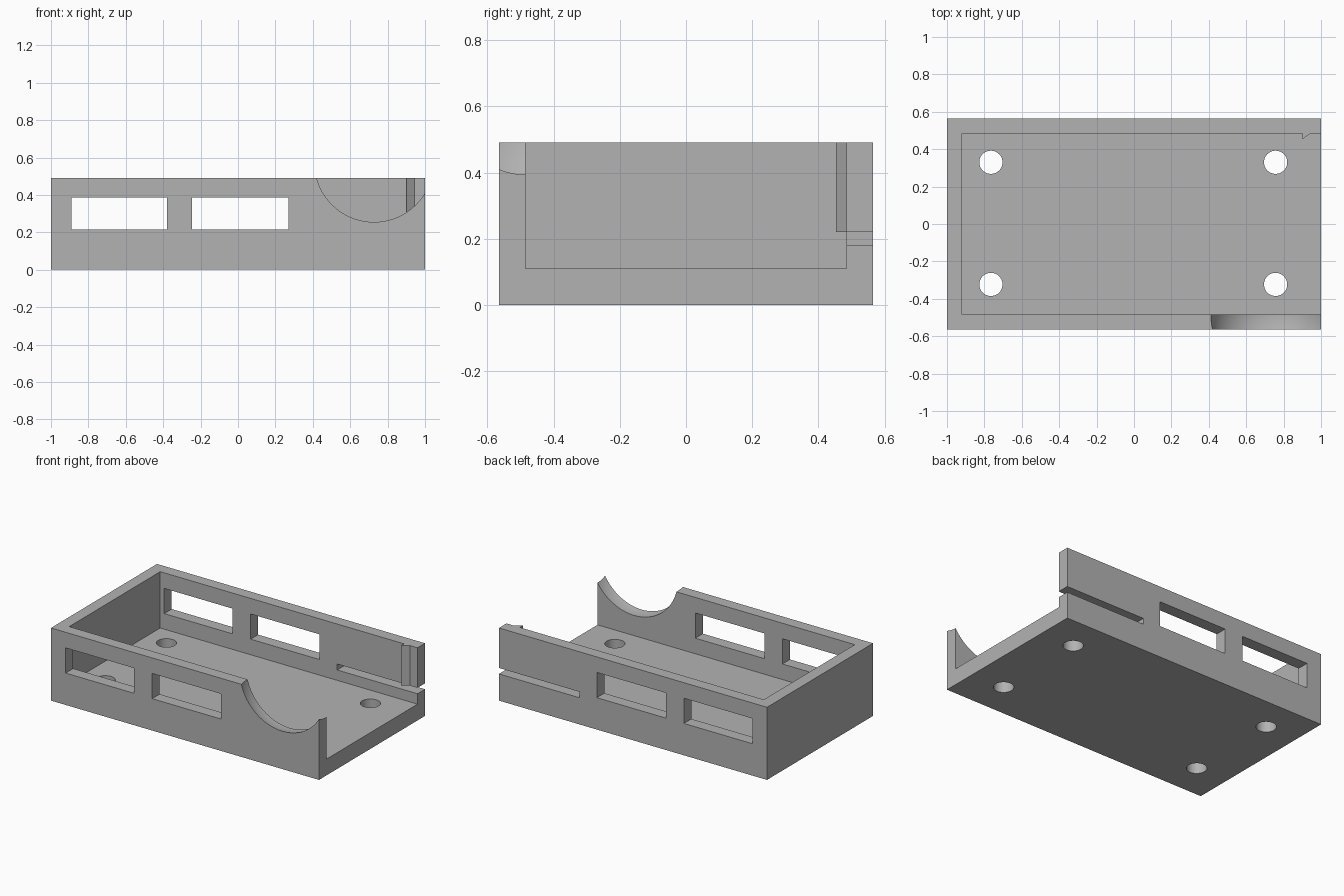
import bpy
import bmesh
from mathutils import Matrix, Vector

default = bpy.data.objects.get("Cube")
if default:
    bpy.data.objects.remove(default)

W, D, H = 1.0, 0.565, 0.49       # half width, half depth, height
WALL, FLOOR = 0.08, 0.11
INNER = D - WALL

grey = bpy.data.materials.new("light grey plastic")
grey.use_nodes = True
grey.diffuse_color = (0.45, 0.45, 0.45, 1)
grey.node_tree.nodes["Principled BSDF"].inputs["Base Color"].default_value = grey.diffuse_color


def add_object(name, bm):
    bmesh.ops.recalc_face_normals(bm, faces=bm.faces)
    mesh = bpy.data.meshes.new(name)
    bm.to_mesh(mesh)
    bm.free()
    mesh.materials.append(grey)
    obj = bpy.data.objects.new(name, mesh)
    bpy.context.collection.objects.link(obj)
    return obj


def box(name, x, y, z):
    bm = bmesh.new()
    lo, hi = Vector((x[0], y[0], z[0])), Vector((x[1], y[1], z[1]))
    size = Matrix.Diagonal((*(hi - lo), 1))
    bmesh.ops.create_cube(bm, size=1, matrix=Matrix.Translation((lo + hi) / 2) @ size)
    return add_object(name, bm)


def prism(name, outline, z0, z1):
    bm = bmesh.new()
    face = bm.faces.new([bm.verts.new((x, y, z0)) for x, y in outline])
    grown = bmesh.ops.extrude_face_region(bm, geom=[face])["geom"]
    verts = [g for g in grown if isinstance(g, bmesh.types.BMVert)]
    bmesh.ops.translate(bm, verts=verts, vec=(0, 0, z1 - z0))
    return add_object(name, bm)


def cut(target, cutter):
    cutter.hide_render = True
    mod = target.modifiers.new("cut", "BOOLEAN")
    mod.operation, mod.solver, mod.object = "DIFFERENCE", "EXACT", cutter
    bpy.context.view_layer.objects.active = target
    bpy.ops.object.modifier_apply(modifier=mod.name)
    bpy.data.objects.remove(cutter)


# Tray: open on top and at the +x end
tray = box("tray", (-W, W), (-D, D), (0, H))
cut(tray, box("cavity_cutter", (-W + WALL, 2), (-INNER, INNER), (FLOOR, 1)))

# Port windows through both long walls
for x in ((-0.89, -0.38), (-0.245, 0.27)):
    cut(tray, box("window_cutter", x, (-1, 1), (0.215, 0.385)))

# Slot in the back wall, open at the end
cut(tray, box("slot_cutter", (0.4, 2), (0.4, 1), (0.18, 0.22)))

# Screw holes in the floor
for x in (-0.765, 0.757):
    for y in (-0.323, 0.33):
        bm = bmesh.new()
        bmesh.ops.create_cone(bm, cap_ends=True, segments=48, radius1=0.062, radius2=0.062,
                              depth=1, matrix=Matrix.Translation((x, y, 0)))
        cut(tray, add_object("hole_cutter", bm))

# Rounded scoop in the front wall
bm = bmesh.new()
bmesh.ops.create_uvsphere(bm, u_segments=96, v_segments=64, radius=0.3265,
                          matrix=Matrix.Translation((0.727, -0.49, 0.573)))
cut(tray, add_object("scoop_cutter", bm))

# Wedge-shaped catch on the inside of the back wall
catch = prism("catch", [(0.9, INNER), (0.9, 0.453), (0.945, INNER)], 0.22, H)

# Smooth curved surfaces, keep edges sharp
bpy.ops.object.select_all(action="DESELECT")
tray.select_set(True)
bpy.context.view_layer.objects.active = tray
bpy.ops.object.shade_smooth_by_angle()
